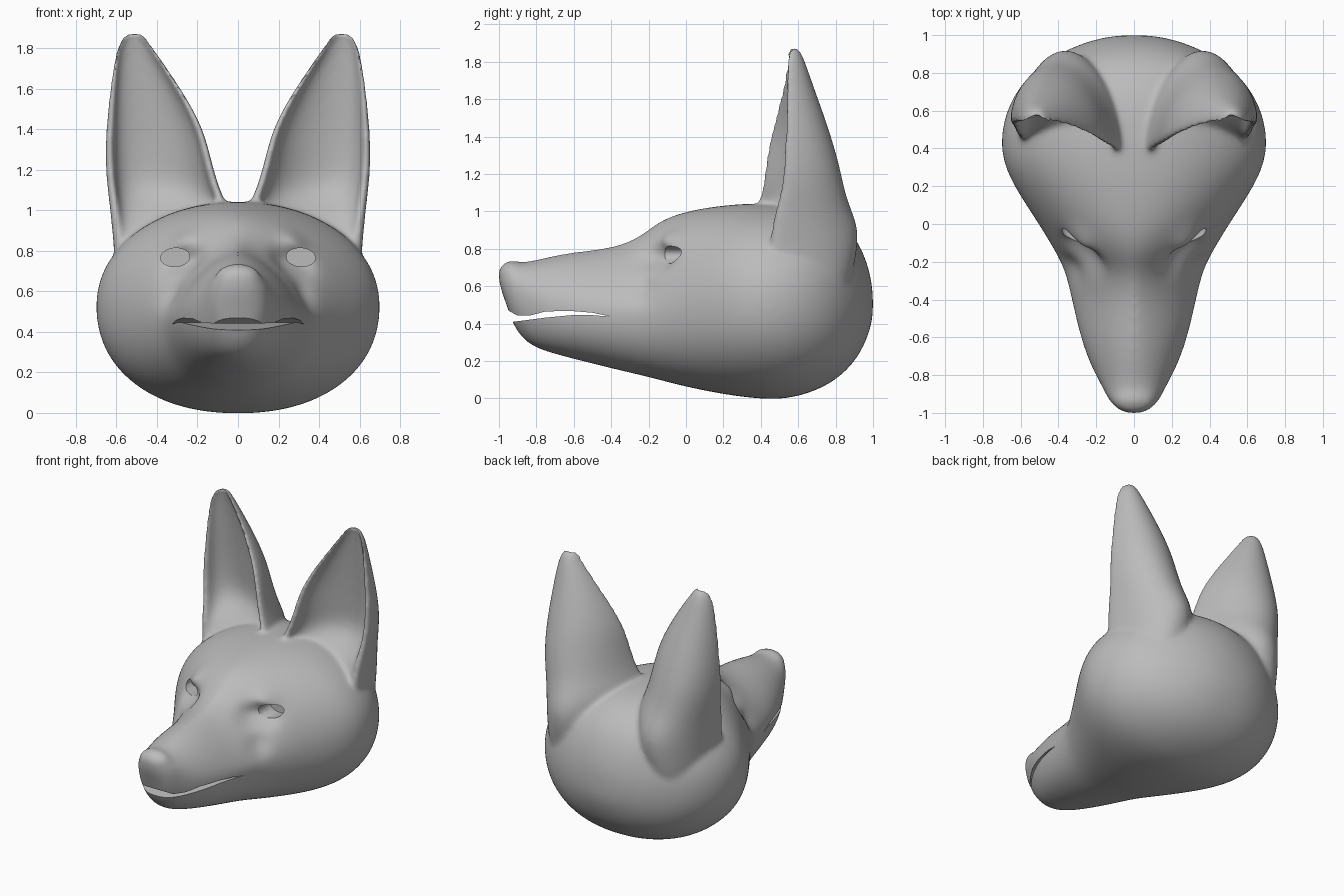
import bpy, bmesh, math
from mathutils import Matrix, Vector

cube = bpy.data.objects.get("Cube")
if cube:
    bpy.data.objects.remove(cube, do_unlink=True)

grey = bpy.data.materials.new("plain_grey")
grey.use_nodes = True
COLOUR = (0.5, 0.5, 0.5, 1)
grey.diffuse_color = COLOUR
grey.node_tree.nodes["Principled BSDF"].inputs["Base Color"].default_value = COLOUR


def make_object(name, bm):
    bmesh.ops.recalc_face_normals(bm, faces=bm.faces)
    mesh = bpy.data.meshes.new(name)
    bm.to_mesh(mesh)
    bm.free()
    mesh.materials.append(grey)
    obj = bpy.data.objects.new(name, mesh)
    bpy.context.collection.objects.link(obj)
    return obj


def loft(bm, rings):
    """Skin a row of closed rings and cap both ends."""
    rows = [[bm.verts.new(p) for p in ring] for ring in rings]
    n = len(rows[0])
    for a, b in zip(rows, rows[1:]):
        for i in range(n):
            j = (i + 1) % n
            bm.faces.new((a[i], a[j], b[j], b[i]))
    bm.faces.new(rows[0])
    bm.faces.new(rows[-1])


def apply_modifiers(obj):
    bpy.ops.object.select_all(action='DESELECT')
    obj.select_set(True)
    bpy.context.view_layer.objects.active = obj
    bpy.ops.object.convert(target='MESH')


def signed_power(v, e):
    return math.copysign(abs(v) ** e, v)


def head_ring(y, width, top, middle, bottom, power, n=36):
    """Full and round below the widest line, peaked above it when power is low."""
    ring = []
    for i in range(n):
        a = 2 * math.pi * (i + 0.5) / n
        s, c = math.sin(a), math.cos(a)
        e = 2 / (power if c > 0 else 2.18)
        height = top - middle if c > 0 else middle - bottom
        ring.append((width * signed_power(s, e), y, middle + height * signed_power(c, e)))
    return ring


def ear_ring(side, z, x_in, x_out, y_in, y_out, y_back, n=16):
    """Round back and hollow front, with a blunt rim at both corners."""
    cup = 0.5 * min(1, max(0, (z - 0.85) / 0.25))
    depth = y_back - (y_in + y_out) / 2

    def point(i, scale, power, rim):
        u = math.pi * i / n
        t = rim + (1 - 2 * rim) * (1 - math.cos(u)) / 2
        y = y_in + (y_out - y_in) * t + depth * scale * max(0, math.sin(u)) ** power
        return (side * (x_in + (x_out - x_in) * t), y, z)

    back = [point(i, 1, 1, 0) for i in range(n + 1)]
    front = [point(i, cup, 0.8, 0.08) for i in range(n, -1, -1)]
    return back + front


# Skull and muzzle: y, half width, top, widest height, bottom, peak power
HEAD = [
    (-1.0, .04, .68, .65, .62, 2),
    (-.985, .08, .71, .645, .57, 2),
    (-.95, .12, .73, .62, .47, 2),
    (-.92, .14, .73, .6, .38, 2),
    (-.85, .175, .728, .55, .29, 1.9),
    (-.75, .23, .755, .5, .25, 1.75),
    (-.6, .285, .785, .48, .21, 1.6),
    (-.4, .33, .805, .47, .16, 1.4),
    (-.25, .365, .86, .47, .125, 1.4),
    (-.15, .415, .95, .48, .1, 1.6),
    (0, .505, 1.005, .5, .06, 1.9),
    (.2, .64, 1.035, .52, .02, 2),
    (.35, .705, 1.045, .53, 0, 2.05),
    (.5, .705, 1.045, .53, -.01, 2.05),
    (.65, .66, 1.03, .53, .02, 2.05),
    (.8, .555, .975, .52, .09, 2.05),
    (.92, .375, .855, .515, .21, 2),
    (.985, .19, .68, .51, .36, 2),
    (1.0, .06, .56, .5, .45, 2),
]
# Ears, rooted deep in the skull: z, inner x, outer x, inner rim y, outer rim y, back y
EAR = [
    (.5, .2, .6, .4, .43, .83),
    (.65, .13, .61, .38, .44, .89),
    (.8, .06, .615, .36, .45, .915),
    (.95, .03, .63, .35, .465, .895),
    (1.04, .055, .64, .375, .49, .868),
    (1.12, .093, .65, .4, .51, .845),
    (1.25, .128, .66, .415, .525, .817),
    (1.4, .165, .655, .443, .53, .775),
    (1.55, .245, .64, .483, .533, .725),
    (1.7, .345, .62, .52, .535, .672),
    (1.8, .415, .6, .532, .537, .638),
    (1.855, .455, .575, .537, .54, .615),
    (1.88, .48, .545, .547, .55, .595),
]

bm = bmesh.new()
loft(bm, [head_ring(*row) for row in HEAD])
for side in (1, -1):
    loft(bm, [ear_ring(side, *row) for row in EAR])
# Nose pad
bmesh.ops.create_uvsphere(
    bm, u_segments=24, v_segments=16, radius=1,
    matrix=Matrix.Translation((0, -.925, .665)) @ Matrix.Diagonal((.115, .08, .072, 1)))
head = make_object("fox_head", bm)

# Blend the parts into one smooth skin
sub = head.modifiers.new("round", 'SUBSURF')
sub.levels = sub.render_levels = 2
remesh = head.modifiers.new("blend", 'REMESH')
remesh.mode = 'VOXEL'
remesh.voxel_size = 0.012
smooth = head.modifiers.new("soften", 'SMOOTH')
smooth.factor = 0.5
smooth.iterations = 24
apply_modifiers(head)

# Brows, eye sockets, folds beside the muzzle, ear roots: centre, radius, push
SCULPT = [
    ((.3, -.1, .86), .08, (.005, -.045, .005)),
    ((.3, -.13, .75), .085, (-.01, .055, -.005)),
    ((.22, -.2, .74), .08, (-.02, .045, -.005)),
    ((.33, -.24, .6), .08, (-.015, .02, 0)),
    ((.36, .86, .88), .12, (0, .015, .01)),
]
for v in head.data.vertices:
    sign = 1 if v.co.x >= 0 else -1
    here = Vector((abs(v.co.x), v.co.y, v.co.z))
    move = Vector()
    for centre, radius, push in SCULPT:
        d = (here - Vector(centre)).length / radius
        if d < 3:
            move += Vector(push) * math.exp(-d * d)
    v.co += Vector((move.x * sign, move.y, move.z))

# Mouth opening
MOUTH = [(-.4, .437), (-.5, .458), (-.62, .468), (-.75, .465), (-.83, .444),
         (-.9, .442), (-.95, .47), (-1.1, .47), (-1.1, .4), (-.92, .41),
         (-.75, .432), (-.6, .446), (-.5, .445)]
bm = bmesh.new()
loft(bm, [[(x, y, z) for y, z in MOUTH] for x in (-.6, .6)])
mouth = make_object("mouth_cutter", bm)

# Eye openings
bm = bmesh.new()
for side in (1, -1):
    place = (Matrix.Translation((side * .31, -.19, .768))
             @ Matrix.Rotation(side * math.radians(4), 4, 'Y')
             @ Matrix.Diagonal((.072, 1, .046, 1))
             @ Matrix.Rotation(math.pi / 2, 4, 'X'))
    bmesh.ops.create_cone(bm, cap_ends=True, segments=28, radius1=1, radius2=1,
                          depth=.42, matrix=place)
eyes = make_object("eye_cutter", bm)

for cutter in (mouth, eyes):
    cutter.hide_render = True
    cut = head.modifiers.new("cut", 'BOOLEAN')
    cut.operation = 'DIFFERENCE'
    cut.solver = 'EXACT'
    cut.object = cutter
apply_modifiers(head)
for cutter in (mouth, eyes):
    bpy.data.objects.remove(cutter, do_unlink=True)

bpy.ops.object.shade_smooth_by_angle(angle=math.radians(40))
head.data.materials.clear()
head.data.materials.append(grey)
